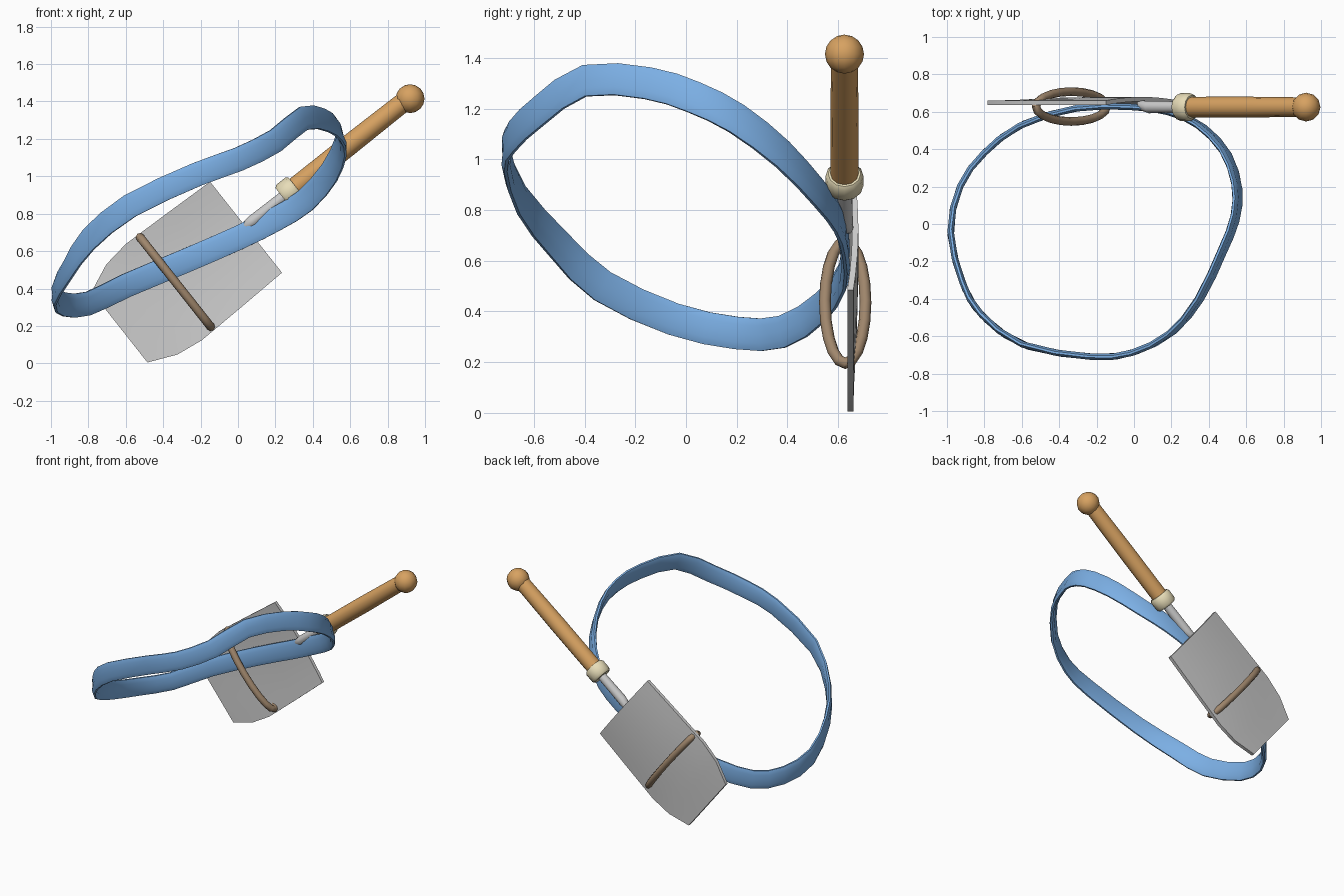
import bpy, bmesh, math
from mathutils import Vector

if "Cube" in bpy.data.objects:
    bpy.data.objects.remove(bpy.data.objects["Cube"])


def material(name, color):
    m = bpy.data.materials.new(name)
    m.diffuse_color = (*color, 1)
    m.use_nodes = True
    m.node_tree.nodes["Principled BSDF"].inputs["Base Color"].default_value = m.diffuse_color
    return m


BLUE = material("blue_leather", (0.2, 0.43, 0.78))
WOOD = material("orange_wood", (0.68, 0.36, 0.12))
BRASS = material("pale_brass", (0.8, 0.72, 0.48))
BROWN = material("brown_strap", (0.35, 0.24, 0.15))


def finish(name, bm, mat=None, angle=50):
    bmesh.ops.recalc_face_normals(bm, faces=bm.faces)
    me = bpy.data.meshes.new(name)
    bm.to_mesh(me)
    bm.free()
    ob = bpy.data.objects.new(name, me)
    bpy.context.collection.objects.link(ob)
    if mat:
        me.materials.append(mat)
    bpy.ops.object.select_all(action='DESELECT')
    ob.select_set(True)
    bpy.context.view_layer.objects.active = ob
    bpy.ops.object.shade_smooth_by_angle(angle=math.radians(angle))
    return ob


def skin(name, rings, mat=None, closed=False, angle=50):
    """Join equal rings of points into a tube, capped unless closed."""
    bm = bmesh.new()
    vs = [[bm.verts.new(p) for p in r] for r in rings]
    n, k = len(vs), len(vs[0])
    for i in range(n if closed else n - 1):
        a, b = vs[i], vs[(i + 1) % n]
        for j in range(k):
            bm.faces.new((a[j], a[(j + 1) % k], b[(j + 1) % k], b[j]))
    if not closed:
        bm.faces.new(vs[0])
        bm.faces.new(vs[-1])
    return finish(name, bm, mat, angle)


# Shared frame of the shovel: D runs towards the handle, N across the blade
D = Vector((0.785, 0, 0.62)).normalized()
N = Vector((-D.z, 0, D.x))
Y = Vector((0, 1, 0))


def lathe(name, base, profile, mat=None, sides=12):
    """Round part along D from (distance, radius, y shift) stations."""
    base = Vector(base)
    rings = []
    for d, r, dy in profile:
        c = base + D * d + Y * dy
        rings.append([c + (N * math.cos(a) + Y * math.sin(a)) * r
                      for a in (2 * math.pi * i / sides for i in range(sides))])
    return skin(name, rings, mat)


# Belt: closed band swept along a tilted loop
path = [Vector(p) for p in (
    (-0.98, -0.05, 0.37), (-0.91, -0.33, 0.50), (-0.80, -0.50, 0.66),
    (-0.58, -0.65, 0.84), (-0.22, -0.71, 1.01), (0.0, -0.685, 1.09),
    (0.2, -0.58, 1.19), (0.35, -0.4, 1.31), (0.47, -0.15, 1.30),
    (0.54, 0.03, 1.245), (0.55, 0.2, 1.16), (0.49, 0.38, 1.02),
    (0.36, 0.52, 0.87), (0.2, 0.595, 0.77), (0.0, 0.625, 0.67),
    (-0.3, 0.62, 0.54), (-0.6, 0.53, 0.415), (-0.8, 0.38, 0.32),
    (-0.93, 0.2, 0.315))]
pts = []
for i in range(len(path)):
    a, b, c, d = (path[(i + k - 1) % len(path)] for k in range(4))
    pts += [b, (9 * (b + c) - a - d) / 16]
section = [(-0.064, -0.006), (-0.064, 0.006), (-0.035, 0.017), (0, 0.013),
           (0.035, 0.017), (0.064, 0.006), (0.064, -0.006), (0.035, -0.017),
           (0, -0.013), (-0.035, -0.017)]
rings = []
for i, p in enumerate(pts):
    t = (pts[(i + 1) % len(pts)] - pts[i - 1]).normalized()
    lean = 0.3 * min(1, max(0, p.x * 2.5))
    up = Vector((-lean, 0, 1))
    up = (up - t * up.dot(t)).normalized()
    side = t.cross(up)
    rings.append([p + up * w + side * h for w, h in section])
skin("belt", rings, BLUE, closed=True)

# Shovel blade: slightly dished plate, tapered at the tip
top = Vector((0.043, 0.648, 0.728))
stations = [(0, 0.31, 0.02), (0.28, 0.32, 0.02), (0.56, 0.328, 0.015),
            (0.71, 0.307, 0.006), (0.862, 0.241, 0.0)]
rings = []
for s, half, bow in stations:
    across = [-1, -0.75, -0.4, 0, 0.4, 0.75, 1]
    row = [top - D * s + N * half * u + Y * bow * (1 - u * u) for u in across]
    rings.append([p - Y * 0.012 for p in row] + [p + Y * 0.012 for p in reversed(row)])
skin("shovel_blade", rings, angle=40)

# Neck, collar and handle
collar = (0.275, 0.625, 0.915)
lathe("shovel_neck", collar, [(-0.32, 0.012, 0.018), (-0.3, 0.027, 0.008),
                              (-0.25, 0.033, 0), (0, 0.03, 0)])
lathe("handle_collar", collar, [(-0.045, 0.064, 0), (-0.03, 0.075, 0),
                                (0.03, 0.075, 0), (0.045, 0.064, 0)], BRASS)
lathe("handle", collar, [(0.0, 0.055, 0), (0.4, 0.056, 0), (0.8, 0.052, 0)], WOOD)

# Ball at the end of the handle
bm = bmesh.new()
bmesh.ops.create_uvsphere(bm, u_segments=12, v_segments=8, radius=0.077)
bmesh.ops.translate(bm, verts=bm.verts, vec=(0.92, 0.625, 1.415))
finish("handle_ball", bm, WOOD)

# Strap looped round the blade
centre = Vector((-0.335, 0.628, 0.435))
rings = []
for i in range(20):
    a = 2 * math.pi * i / 20
    c = centre + N * 0.305 * math.cos(a) + Y * 0.08 * math.sin(a)
    out = (N * 0.08 * math.cos(a) + Y * 0.305 * math.sin(a)).normalized()
    rings.append([c + (out * math.cos(b) + D * math.sin(b)) * 0.023
                  for b in (2 * math.pi * j / 8 for j in range(8))])
skin("blade_strap", rings, BROWN, closed=True)
